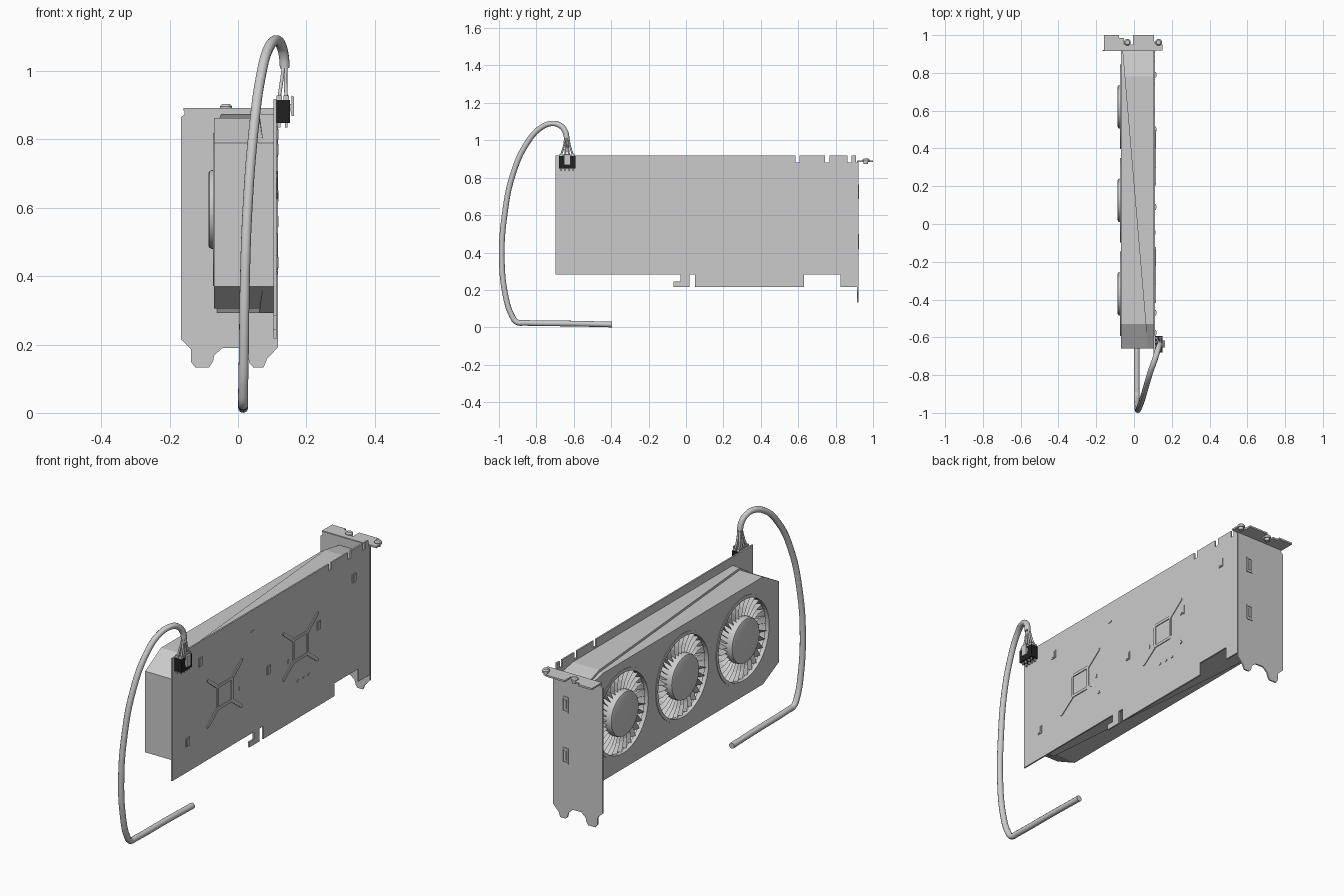
import bpy, bmesh, math
from mathutils import Vector

if "Cube" in bpy.data.objects:
    bpy.data.objects.remove(bpy.data.objects["Cube"])

def mat(name, c):
    m = bpy.data.materials.new(name)
    m.diffuse_color = (*c, 1)
    m.use_nodes = True
    m.node_tree.nodes["Principled BSDF"].inputs["Base Color"].default_value = m.diffuse_color
    return m

BLACK = mat("black_plastic", (0.015, 0.015, 0.015))

def finish(name, bm, material=None, smooth=False):
    bmesh.ops.recalc_face_normals(bm, faces=bm.faces)
    me = bpy.data.meshes.new(name)
    bm.to_mesh(me)
    bm.free()
    ob = bpy.data.objects.new(name, me)
    bpy.context.collection.objects.link(ob)
    if material:
        me.materials.append(material)
    if smooth:
        bpy.ops.object.select_all(action='DESELECT')
        ob.select_set(True)
        bpy.context.view_layer.objects.active = ob
        bpy.ops.object.shade_smooth_by_angle(angle=math.radians(35))
    return ob

def place(axis, p, h):
    a, b = p
    return {'x': (h, a, b), 'y': (a, h, b), 'z': (a, b, h)}[axis]

def add_prism(bm, pts, axis, lo, hi):
    """Extruded outline; hi may be a function of the first outline coordinate."""
    top = hi if callable(hi) else (lambda u: hi)
    A = [bm.verts.new(place(axis, p, lo)) for p in pts]
    B = [bm.verts.new(place(axis, p, top(p[0]))) for p in pts]
    bm.faces.new(A)
    bm.faces.new(B[::-1])
    n = len(pts)
    for i in range(n):
        j = (i + 1) % n
        bm.faces.new((A[i], A[j], B[j], B[i]))

def prism(name, pts, axis, lo, hi, material=None):
    bm = bmesh.new()
    add_prism(bm, pts, axis, lo, hi)
    return finish(name, bm, material)

def rect(u0, u1, v0, v1):
    return [(u0, v0), (u1, v0), (u1, v1), (u0, v1)]

def lathe(name, profile, axis, u, v, n=48, smooth=True):
    """Closed (radius, height) profile revolved around an axis line at (u, v)."""
    bm = bmesh.new()
    rings = [[bm.verts.new(place(axis, (u + r * math.cos(2 * math.pi * i / n),
              v + r * math.sin(2 * math.pi * i / n)), h)) for i in range(n)] for r, h in profile]
    for k in range(len(rings)):
        a, b = rings[k], rings[(k + 1) % len(rings)]
        for i in range(n):
            j = (i + 1) % n
            bm.faces.new((a[i], a[j], b[j], b[i]))
    bmesh.ops.remove_doubles(bm, verts=bm.verts, dist=1e-5)
    return finish(name, bm, None, smooth)

def tube(name, pts, r, material=None, res=6):
    cu = bpy.data.curves.new(name, 'CURVE')
    cu.dimensions = '3D'
    cu.bevel_depth, cu.bevel_resolution, cu.resolution_u = r, 3, res
    cu.use_fill_caps = True
    sp = cu.splines.new('BEZIER')
    sp.bezier_points.add(len(pts) - 1)
    for b, p in zip(sp.bezier_points, pts):
        b.co = p
        b.handle_left_type = b.handle_right_type = 'AUTO'
    ob = bpy.data.objects.new(name, cu)
    bpy.context.collection.objects.link(ob)
    if material:
        cu.materials.append(material)
    return ob

# circuit board with edge fingers and top notches
board = [(-0.697, 0.283), (-0.03, 0.283), (-0.03, 0.245), (-0.067, 0.245), (-0.067, 0.217), (0.018, 0.217),
         (0.018, 0.283), (0.047, 0.283), (0.047, 0.217), (0.63, 0.217), (0.63, 0.283), (0.827, 0.283),
         (0.827, 0.217), (0.917, 0.217), (0.917, 0.882), (0.908, 0.882), (0.908, 0.918)]
for a, b in ((0.864, 0.885), (0.742, 0.766), (0.586, 0.607)):
    board += [(b, 0.918), (b, 0.882), (a, 0.882), (a, 0.918)]
board.append((-0.697, 0.918))
prism("circuit_board", board, 'x', 0.104, 0.112)

# two-part shroud, split along a slanted step
def shell(z0, z1):
    return [(-0.66, 0.37), (-0.53, z0), (0.917, z0), (0.917, z1 - 0.03), (0.78, z1), (-0.53, z1), (-0.66, 0.79)]

split = lambda y: 0.017 - 0.085 * y
front = prism("shroud_front", shell(0.305, 0.862), 'x', -0.07, split)
rear = prism("shroud_rear", shell(0.292, 0.874), 'x', 0.104, split)

# fans: wells cut in the shroud, then hub, rim and blades
FAN_Z, FANS = 0.595, (-0.37, 0.125, 0.62)
for y in FANS:
    cut = lathe("fan_well_cutter", [(0, -0.2), (0.22, -0.2), (0.22, 0.07), (0, 0.07)], 'x', y, FAN_Z, 64, False)
    for ob in (front, rear):
        m = ob.modifiers.new("well", 'BOOLEAN')
        m.operation, m.object, m.solver = 'DIFFERENCE', cut, 'EXACT'
        bpy.context.view_layer.objects.active = ob
        bpy.ops.object.modifier_apply(modifier=m.name)
    bpy.data.objects.remove(cut)
    lathe("fan_hub", [(0, -0.087), (0.105, -0.087), (0.112, -0.084), (0.115, -0.077), (0.115, 0.07), (0, 0.07)],
          'x', y, FAN_Z)
    lathe("fan_rim", [(0.207, -0.073), (0.224, -0.073), (0.224, -0.05), (0.207, -0.05)], 'x', y, FAN_Z, 64)
    bm = bmesh.new()
    N = 32
    for i in range(N):
        def corner(r, x, da):
            a = 2 * math.pi * i / N + da
            return bm.verts.new((x, y + r * math.cos(a), FAN_Z + r * math.sin(a)))
        grid = [[corner(r, x, tw + sweep) for r, sweep in ((0.113, 0), (0.16, 0.06), (0.209, 0.16))]
                for x, tw in ((-0.06, 0), (0.0, 0.13))]
        for k in range(2):
            bm.faces.new((grid[0][k], grid[0][k + 1], grid[1][k + 1], grid[1][k]))
    bmesh.ops.solidify(bm, geom=bm.faces[:], thickness=0.003)
    finish("fan_blades", bm)

# slot bracket with tabs at the foot
foot = [(-0.167, 0.215), (-0.138, 0.187), (-0.138, 0.15), (-0.125, 0.133), (-0.085, 0.133), (-0.073, 0.15),
        (-0.07, 0.168), (-0.045, 0.19), (0.003, 0.19), (0.028, 0.168), (0.034, 0.145), (0.045, 0.133),
        (0.075, 0.133), (0.085, 0.158), (0.117, 0.192), (0.117, 0.89), (-0.157, 0.89), (-0.157, 0.872), (-0.167, 0.865)]
prism("slot_bracket", foot, 'y', 0.915, 0.922)
flange = [(-0.16, 0.918), (-0.16, 1.0), (-0.08, 1.0), (-0.08, 0.985), (-0.052, 0.985), (-0.052, 0.95),
          (-0.005, 0.95), (-0.005, 1.0), (0.105, 1.0), (0.105, 0.975), (0.115, 0.95), (0.15, 0.95), (0.15, 0.918)]
prism("bracket_flange", flange, 'z', 0.883, 0.892)
for x in (-0.035, 0.13):
    lathe("flange_screw", [(0, 0.872), (0.012, 0.872), (0.012, 0.886), (0.018, 0.886), (0.018, 0.896),
                           (0.012, 0.903), (0, 0.903)], 'z', x, 0.962, 20)

# ports on the bracket: raised frame and dark core
for z in (0.725, 0.46):
    bm = bmesh.new()
    for u0, u1, v0, v1 in ((-.018, .018, .032, .04), (-.018, .018, -.04, -.032),
                           (-.018, -.011, -.032, .032), (.011, .018, -.032, .032)):
        add_prism(bm, rect(0.045 + u0, 0.045 + u1, z + v0, z + v1), 'y', 0.92, 0.926)
    add_prism(bm, rect(0.041, 0.049, z - 0.024, z + 0.024), 'y', 0.92, 0.925)
    finish("display_port", bm)

# back of board: cross-shaped spring clamps
for cy, cz in ((-0.27, 0.575), (0.35, 0.58)):
    bm = bmesh.new()
    for u0, u1, v0, v1 in ((-.065, .065, .05, .064), (-.065, .065, -.064, -.05),
                           (-.065, -.051, -.05, .05), (.051, .065, -.05, .05)):
        add_prism(bm, rect(cy + u0, cy + u1, cz + v0, cz + v1), 'x', 0.111, 0.1165)
    for sy in (-1, 1):
        for sz in (-1, 1):
            arm = [(.046, .06), (.06, .046), (.143, .112), (.147, .125), (.135, .127)]
            add_prism(bm, [(cy + sy * u, cz + sz * v) for u, v in arm], 'x', 0.111, 0.116)
    finish("clamp_cross", bm)

# small components on the back of the board
for cy, cz in ((-0.47, 0.815), (0.79, 0.77), (0.5, 0.635), (0.09, 0.56), (-0.575, 0.44)):
    bm = bmesh.new()
    add_prism(bm, rect(cy - .015, cy + .015, cz - .022, cz + .022), 'x', 0.111, 0.116)
    add_prism(bm, rect(cy - .009, cy + .009, cz - .016, cz + .016), 'x', 0.111, 0.118)
    finish("board_chip", bm)
for cy, cz, w, h in ((-0.045, 0.81, .02, .006), (-0.15, 0.555, .006, .02), (0.25, 0.54, .006, .02),
                     (0.33, 0.41, .014, .01), (0.375, 0.41, .014, .01), (0.42, 0.41, .014, .01)):
    prism("board_resistor", rect(cy - w / 2, cy + w / 2, cz - h / 2, cz + h / 2), 'x', 0.111, 0.115)

# power plug with pins, collar and latch
prism("power_plug", rect(0.108, 0.152, -0.68, -0.592), 'z', 0.848, 0.915, BLACK)
bm = bmesh.new()
for i in range(4):
    y = -0.668 + i * 0.0213
    for x in (0.12, 0.141):
        add_prism(bm, rect(x - .008, x + .008, y - .008, y + .008), 'z', 0.915, 0.928)
        add_prism(bm, rect(x - .004, x + .004, y - .004, y + .004), 'z', 0.835, 0.85)
finish("plug_pins", bm)
bm = bmesh.new()
add_prism(bm, [(0.152, 0.893), (0.157, 0.868), (0.164, 0.868), (0.164, 0.925), (0.157, 0.928),
               (0.157, 0.903), (0.152, 0.903)], 'y', -0.653, -0.618)
finish("plug_latch", bm)

# loose wires gathering into the cable
for i in range(4):
    y = -0.668 + i * 0.0213
    for x in (0.12, 0.141):
        d = 0.25
        tube("plug_wire", [(x, y, 0.92), (x + (0.137 - x) * .4, y + (-0.637 - y) * .45, 0.965),
                           (0.137 + (x - 0.13) * d, -0.637 + (y + 0.636) * d, 1.02)], 0.005)

# main cable: loops over and down to the floor
path = [(0.137, -0.637, 1.01), (0.134, -0.645, 1.045), (0.126, -0.667, 1.075), (0.113, -0.71, 1.09),
        (0.09, -0.775, 1.068), (0.067, -0.85, 0.985), (0.045, -0.925, 0.82), (0.028, -0.97, 0.6),
        (0.02, -0.985, 0.38), (0.017, -0.965, 0.17), (0.015, -0.93, 0.06), (0.015, -0.905, 0.028),
        (0.015, -0.86, 0.024), (0.015, -0.6, 0.02), (0.015, -0.395, 0.015)]
tube("power_cable", path, 0.015)
